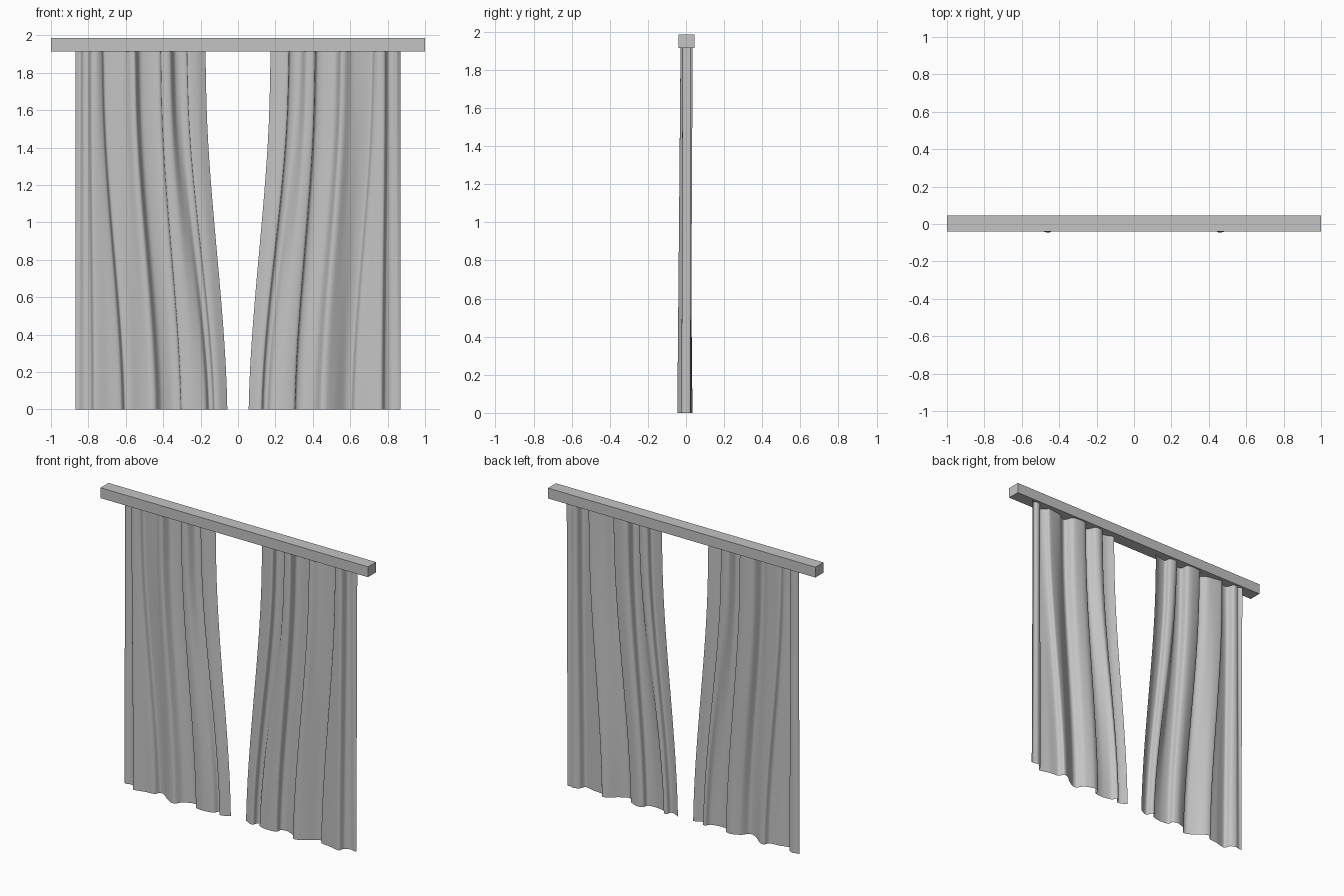
import bpy, bmesh
from mathutils import Vector

cube = bpy.data.objects.get("Cube")
if cube:
    bpy.data.objects.remove(cube, do_unlink=True)

# One flat grey for cloth and rail
grey = bpy.data.materials.new("neutral grey")
grey.use_nodes = True
colour = (0.55, 0.55, 0.55, 1)
grey.diffuse_color = colour
grey.node_tree.nodes["Principled BSDF"].inputs["Base Color"].default_value = colour

RAIL_BOTTOM, RAIL_TOP = 1.915, 1.985

# Pleat profiles from the centre opening to the outer edge (x, y):
# each hem point runs up to the heading point in the same place
HEM = [
    (.057, .005), (.10, -.018), (.125, -.018), (.135, .01), (.155, .015),
    (.175, -.015), (.24, -.028), (.30, -.02), (.31, .015), (.35, .024),
    (.41, .0), (.44, -.04), (.47, -.044), (.52, -.015), (.57, .025),
    (.605, .033), (.625, .0), (.69, -.008), (.765, -.024), (.785, .015),
    (.82, .03), (.85, .022), (.868, .025)]
HEADING = [
    (.174, .01), (.22, -.01), (.27, -.015), (.277, .02), (.31, .03),
    (.34, .02), (.365, -.025), (.41, -.025), (.42, .025), (.46, .035),
    (.525, .025), (.55, -.025), (.575, -.025), (.61, .0), (.66, .01),
    (.715, .015), (.73, -.005), (.755, -.02), (.785, -.015), (.80, .025),
    (.825, .03), (.845, .02), (.868, .035)]


def smoothstep(t):
    t = max(0.0, min(1.0, t))
    return t * t * (3 - 2 * t)


def spline(pairs, steps):
    """Smooth curve through the pleat points."""
    points = [Vector(p) for p in pairs]
    ends = [points[0]] + points + [points[-1]]
    out = []
    for a, b, c, d in zip(ends, ends[1:], ends[2:], ends[3:]):
        for i in range(steps):
            t = i / steps
            m0, m1 = (c - a) * 0.4, (d - b) * 0.4
            h = smoothstep(t)
            out.append(b * (1 - h) + c * h
                       + m0 * t * (1 - t) ** 2 - m1 * t * t * (1 - t))
    return out + [points[-1]]


def add_object(name, bm):
    mesh = bpy.data.meshes.new(name)
    bm.to_mesh(mesh)
    bm.free()
    mesh.materials.append(grey)
    obj = bpy.data.objects.new(name, mesh)
    bpy.context.collection.objects.link(obj)


def add_curtain(name, side):
    """Loft the cloth from hem to heading, gathering it outward as it rises."""
    bm = bmesh.new()
    hem, heading = spline(HEM, 5), spline(HEADING, 5)
    levels = 20
    rows = []
    for i in range(levels + 1):
        up = i / levels
        z = RAIL_BOTTOM * up
        gather = 0.7 * smoothstep(z / 1.7) + 0.3 * up
        row = []
        for low, high in zip(hem, heading):
            x = low.x + (high.x - low.x) * gather
            y = low.y + (high.y - low.y) * up
            row.append(bm.verts.new((side * x, y, z)))
        rows.append(row)
    for low, high in zip(rows, rows[1:]):
        for j in range(len(low) - 1):
            quad = [low[j], low[j + 1], high[j + 1], high[j]]
            face = bm.faces.new(quad if side > 0 else quad[::-1])
            face.smooth = True
    add_object(name, bm)


# Pair of mirrored curtains
add_curtain("left_curtain", 1)
add_curtain("right_curtain", -1)

# Box rail across the top
bm = bmesh.new()
bmesh.ops.create_cube(bm, size=1)
bmesh.ops.scale(bm, vec=(2, 0.085, RAIL_TOP - RAIL_BOTTOM), verts=bm.verts)
bmesh.ops.translate(bm, vec=(0, 0.003, (RAIL_TOP + RAIL_BOTTOM) / 2), verts=bm.verts)
add_object("curtain_rail", bm)
